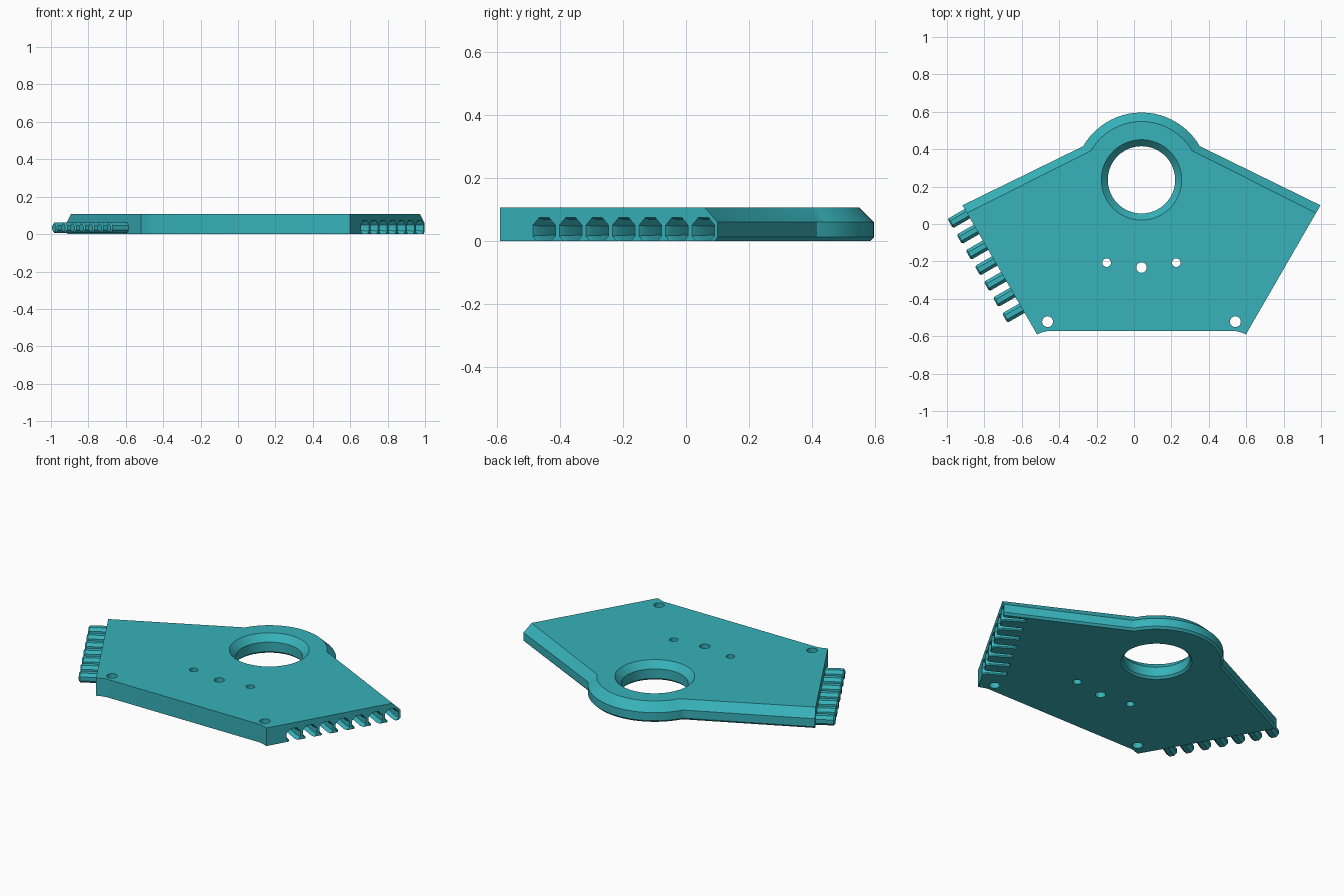
import bpy, bmesh, math
from mathutils import Vector

if "Cube" in bpy.data.objects:
    bpy.data.objects.remove(bpy.data.objects["Cube"])

CX, CY, R = 0.04, 0.236, 0.36          # axis of the large opening, outer round radius
TOP = 0.107
COS, SIN = math.cos(math.pi / 6), 0.5
CORNER = (0.957, 0.1)                  # wide back corner, measured from the axis
FRONT_Y = -0.59

teal = bpy.data.materials.new("teal")
teal.diffuse_color = (0.038, 0.445, 0.491, 1)
teal.use_nodes = True
teal.node_tree.nodes["Principled BSDF"].inputs["Base Color"].default_value = teal.diffuse_color


def make_object(name, bm):
    bmesh.ops.recalc_face_normals(bm, faces=bm.faces)
    mesh = bpy.data.meshes.new(name)
    bm.to_mesh(mesh)
    bm.free()
    mesh.materials.append(teal)
    ob = bpy.data.objects.new(name, mesh)
    bpy.context.collection.objects.link(ob)
    return ob


def loft(bm, rings):
    """Skin a stack of equal closed rings and cap both ends."""
    loops = [[bm.verts.new(p) for p in ring] for ring in rings]
    n = len(loops[0])
    for a, b in zip(loops, loops[1:]):
        for i in range(n):
            j = (i + 1) % n
            bm.faces.new((a[i], a[j], b[j], b[i]))
    bm.faces.new(loops[0][::-1])
    bm.faces.new(loops[-1])


def outline(inset, z):
    """Plate outline with only the two back edges and the back round inset."""
    x0, y0 = CORNER
    run = (y0 - FRONT_Y) / COS
    foot = x0 - run * SIN
    half = [(foot - 0.055, -0.572), (foot - 0.028, -0.579), (foot, FRONT_Y),
            (x0 - inset * SIN, y0 - inset * COS)]
    r = R - inset
    for i in range(12):
        a = math.radians(30 + 60 * i / 11)
        half.append((r * math.cos(a), CY + r * math.sin(a)))
    half[-1] = (0, CY + r)
    full = half + [(-x, y) for x, y in half[-2::-1]]
    return [(CX + x, y, z) for x, y in full]


def round_cutter(bm, x, y, profile, n):
    loft(bm, [[(x + r * math.cos(2 * math.pi * i / n), y + r * math.sin(2 * math.pi * i / n), z)
               for i in range(n)] for r, z in profile])


def along(side, s, depth, width, z):
    """Point on a slanted side: s along it from the back corner, depth outward."""
    x = CORNER[0] - s * SIN - width * SIN + depth * COS
    y = CORNER[1] - s * COS - width * COS - depth * SIN
    return (CX + side * x, y, z)


def bar(bm, side, s, stations, zc):
    """Eight-sided bar; stations are (depth, half width, half height)."""
    rings = []
    for depth, w, h in stations:
        section = [(w, -.42 * h), (w, .42 * h), (.45 * w, h), (-.45 * w, h),
                   (-w, .42 * h), (-w, -.42 * h), (-.45 * w, -h), (.45 * w, -h)]
        rings.append([along(side, s, depth, a, zc + b) for a, b in section])
    loft(bm, rings)


def cut(ob, name, bm):
    cutter = make_object(name, bm)
    cutter.hide_render = True
    cutter.hide_viewport = True
    mod = ob.modifiers.new(name, 'BOOLEAN')
    mod.operation = 'DIFFERENCE'
    mod.solver = 'EXACT'
    mod.object = cutter


# Plate with bevelled back edges
bm = bmesh.new()
loft(bm, [outline(0.012, 0), outline(0, 0.012), outline(0, 0.06), outline(0.048, TOP)])
plate = make_object("plate", bm)

# Large flared opening and the five small holes
bm = bmesh.new()
round_cutter(bm, CX, CY, [(0.202, -0.01), (0.18, 0.012), (0.18, 0.068), (0.215, TOP), (0.215, TOP + .02)], 64)
for dx, y, r in [(0, -0.233, .028), (.186, -0.207, .023), (-.186, -0.207, .023),
                 (.502, -0.522, .029), (-.502, -0.522, .029)]:
    round_cutter(bm, CX + dx, y, [(r, -0.02), (r, TOP + .02)], 24)
cut(plate, "hole_cutter", bm)

# Seven sockets in the right side, open underneath
steps = [0.052 + 0.0972 * i for i in range(7)]
bm = bmesh.new()
for s in steps:
    bar(bm, 1, s, [(-0.13, .030, .034), (-0.02, .032, .036), (0.004, .043, .042)], 0.033)
cut(plate, "socket_cutter", bm)

# Seven matching pegs on the left side
bm = bmesh.new()
for s in steps:
    bar(bm, -1, s, [(-0.03, .029, .028), (0.098, .029, .028), (0.106, .021, .020)], 0.034)
pegs = make_object("pegs", bm)

# Apply the cuts, then smooth the rounds
bpy.context.view_layer.update()
deps = bpy.context.evaluated_depsgraph_get()
cut_mesh = bpy.data.meshes.new_from_object(plate.evaluated_get(deps))
plate.modifiers.clear()
plate.data = cut_mesh
for ob in [o for o in bpy.data.objects if o.hide_render]:
    bpy.data.objects.remove(ob)
bpy.ops.object.select_all(action='DESELECT')
plate.select_set(True)
bpy.context.view_layer.objects.active = plate
bpy.ops.object.shade_smooth_by_angle(angle=math.radians(25))
